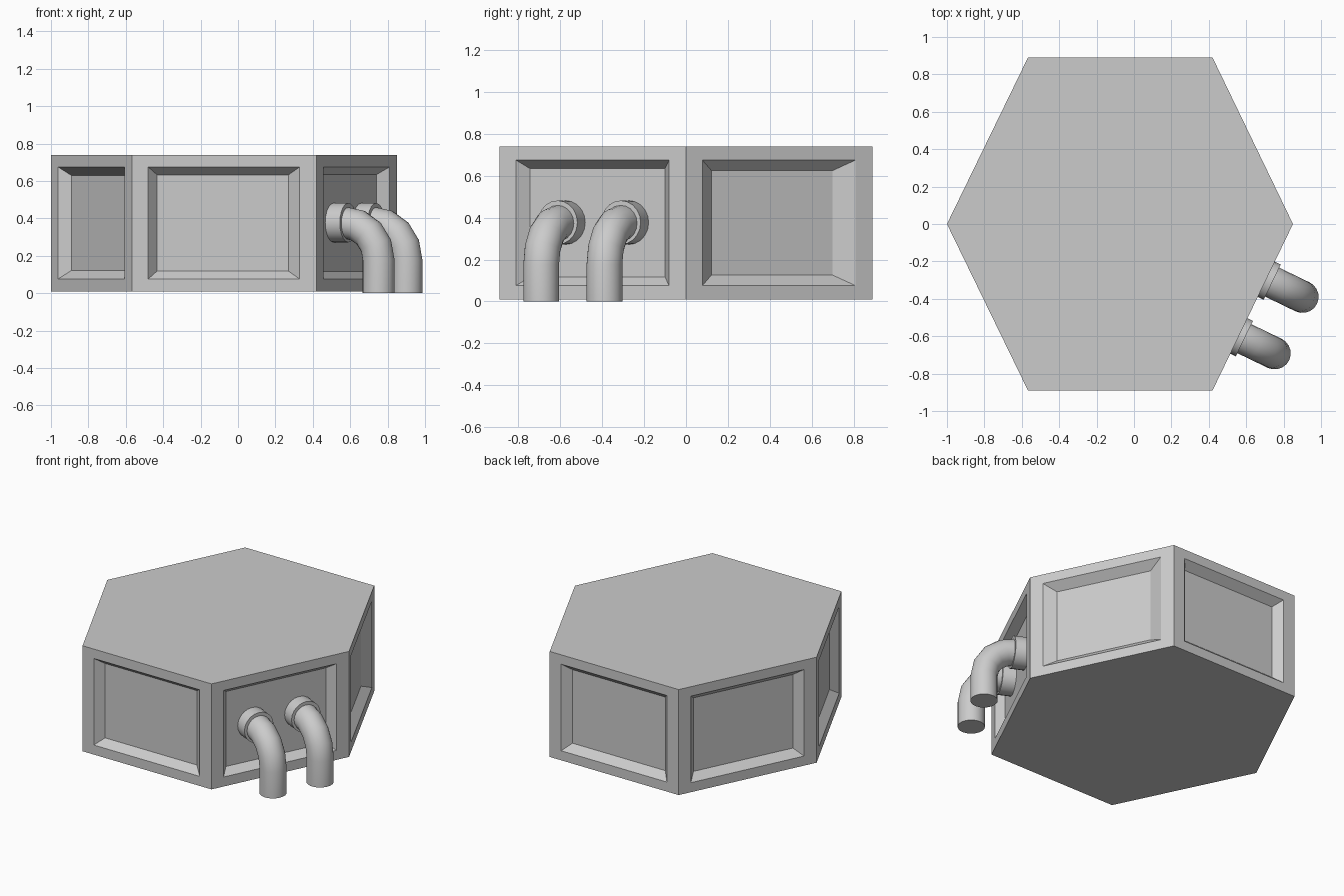
import bpy, bmesh, math
from mathutils import Vector

if "Cube" in bpy.data.objects:
    bpy.data.objects.remove(bpy.data.objects["Cube"])

Z0, Z1 = 0.01, 0.74
UP = Vector((0, 0, 1))
CORNERS = [(0.85, 0), (0.42, 0.89), (-0.567, 0.89),
           (-1, 0), (-0.567, -0.89), (0.42, -0.89)]


def finish(bm, name):
    bmesh.ops.remove_doubles(bm, verts=bm.verts, dist=1e-4)
    bmesh.ops.recalc_face_normals(bm, faces=bm.faces)
    mesh = bpy.data.meshes.new(name)
    bm.to_mesh(mesh)
    bm.free()
    obj = bpy.data.objects.new(name, mesh)
    bpy.context.collection.objects.link(obj)
    return obj


# Hexagonal body: each side is a frame, sloped recess walls and a panel floor
bm = bmesh.new()
for z in (Z0, Z1):
    bm.faces.new([bm.verts.new((x, y, z)) for x, y in CORNERS])

# slope widths at the start and end of each side, and top/bottom
SLOPES = [(0.074, 0.095, 0.05), (0.05, 0.05, 0.045), (0.05, 0.05, 0.045),
          (0.05, 0.05, 0.045), (0.047, 0.06, 0.042), (0.047, 0.047, 0.04)]
DEPTH = 0.054
for i, (left, right, vert) in enumerate(SLOPES):
    a = Vector((*CORNERS[i], 0))
    b = Vector((*CORNERS[(i + 1) % 6], 0))
    t = (b - a).normalized()
    n = t.cross(UP)
    length = (b - a).length

    def ring(s0, s1, z0, z1, d):
        return [bm.verts.new(a + t * s + UP * z - n * d)
                for s, z in ((s0, z0), (s1, z0), (s1, z1), (s0, z1))]

    s0, s1, z0, z1 = 0.087, length - 0.09, 0.076, 0.675
    rings = [ring(0, length, Z0, Z1, 0), ring(s0, s1, z0, z1, 0),
             ring(s0 + left, s1 - right, z0 + vert, z1 - vert, DEPTH)]
    for p, q in zip(rings, rings[1:]):
        for k in range(4):
            m = (k + 1) % 4
            bm.faces.new((p[k], p[m], q[m], q[k]))
    bm.faces.new(rings[-1])
finish(bm, "hexagonal_body")

# Outward direction of the side carrying the pipes
OUT = Vector((0.89, -0.43, 0)).normalized()
SIDE = OUT.cross(UP)


def tube(name, origin, stations, sides=20):
    """Sweep circles; a station is (outward, height, tilt, radius)."""
    bm = bmesh.new()
    rings = []
    for s, z, tilt, r in stations:
        c = origin + OUT * s + UP * z
        v = UP * math.cos(tilt) + OUT * math.sin(tilt)
        rings.append([bm.verts.new(c + r * (SIDE * math.cos(g) + v * math.sin(g)))
                      for g in (2 * math.pi * k / sides for k in range(sides))])
    for p, q in zip(rings, rings[1:]):
        for k in range(sides):
            m = (k + 1) % sides
            bm.faces.new((p[k], p[m], q[m], q[k]))
    bm.faces.new(rings[0])
    bm.faces.new(rings[-1])
    obj = finish(bm, name)
    bpy.ops.object.select_all(action='DESELECT')
    obj.select_set(True)
    bpy.context.view_layer.objects.active = obj
    bpy.ops.object.shade_smooth_by_angle(angle=math.radians(40))


# Two elbow pipes with round collars
AXIS, BEND, START, STEPS, R = 0.377, 0.20, 0.01, 4, 0.086
for label, x, y in (("front", 0.563, -0.6), ("rear", 0.712, -0.298)):
    origin = Vector((x, y, 0))
    tube(label + "_collar", origin,
         [(-0.058, AXIS, 0, 0.105), (0.03, AXIS, 0, 0.105)])
    bend = []
    for k in range(STEPS + 1):
        g = math.pi / 2 * k / STEPS
        bend.append((START + BEND * math.sin(g),
                     AXIS - BEND * (1 - math.cos(g)), g, R))
    tube(label + "_pipe", origin,
         [(-0.05, AXIS, 0, R)] + bend + [(START + BEND, 0, math.pi / 2, R)])
